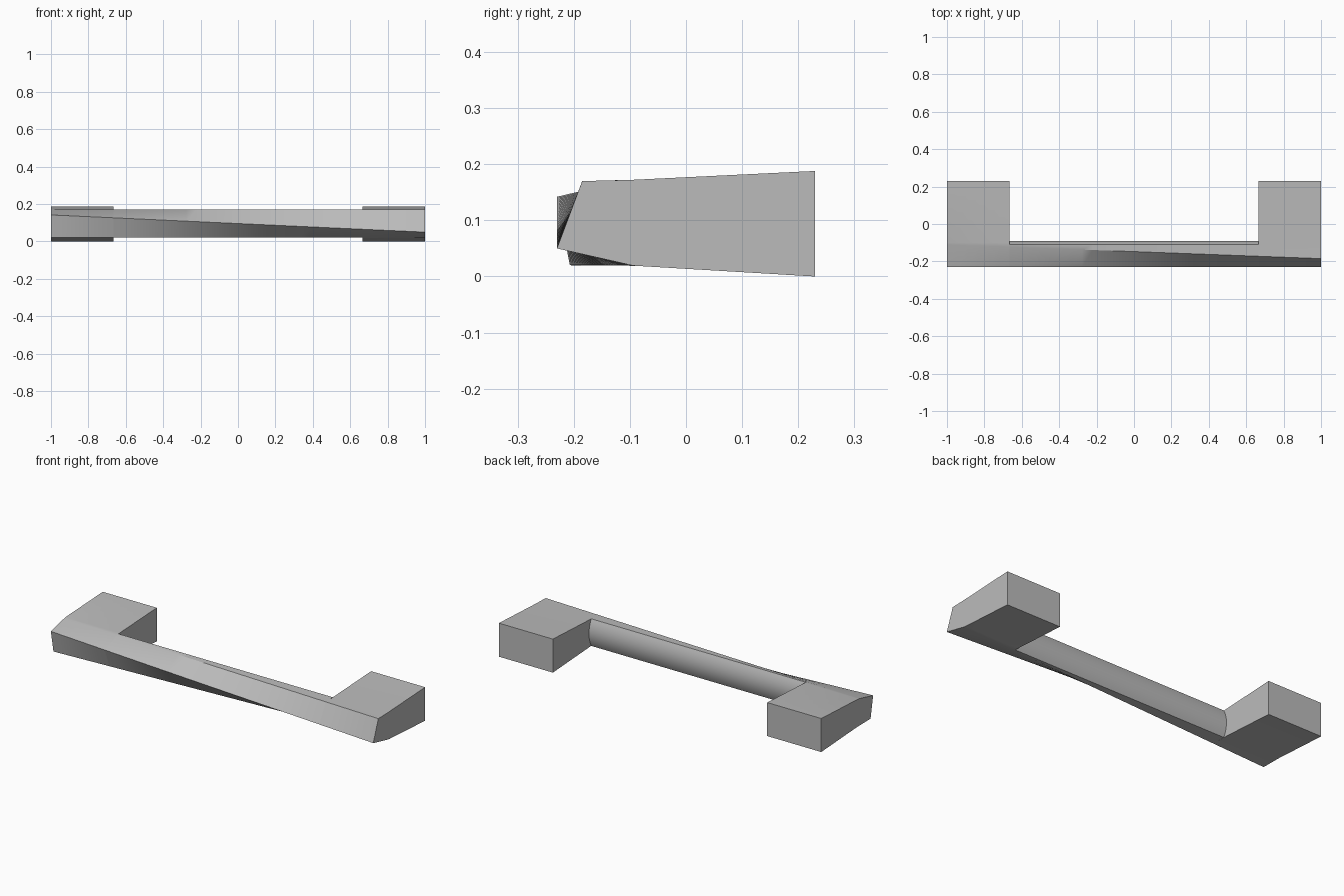
import bpy, bmesh, math

cube = bpy.data.objects.get("Cube")
if cube:
    bpy.data.objects.remove(cube, do_unlink=True)

grey = bpy.data.materials.new("plain grey")
grey.use_nodes = True
grey.diffuse_color = (0.5, 0.5, 0.5, 1)
grey.node_tree.nodes["Principled BSDF"].inputs["Base Color"].default_value = (0.5, 0.5, 0.5, 1)

INNER = 0.665  # where the grip meets the mounting feet


def lerp(a, b, t):
    return a + (b - a) * t


def front_profile(x):
    """Bottom edge, ridge and top edge of the twisting front, as (y, z)."""
    t = (x + 1) / 2
    return [(lerp(-0.207, -0.097, t), 0.02),
            (-0.23, lerp(0.142, 0.05, t)),
            (lerp(-0.11, -0.185, t), 0.17)]


def grip_section(x):
    """Front profile closed by a gently bulging back."""
    back = []
    for i in range(13):
        s = lerp(1, -1, i / 12)
        back.append((-0.11 + 0.02 * (1 - s * s), 0.096 + 0.076 * s))
    return front_profile(x) + back


def foot_section(x):
    """Front profile extended back into a flaring block."""
    return front_profile(x) + [(-0.1, 0.172), (0.23, 0.188), (0.23, 0), (-0.09, 0.019)]


def loft(name, section, x0, x1, steps, capped):
    bm = bmesh.new()
    rings = []
    for i in range(steps + 1):
        x = lerp(x0, x1, i / steps)
        rings.append([bm.verts.new((x, y, z)) for y, z in section(x)])
    for a, b in zip(rings, rings[1:]):
        for j in range(len(a)):
            k = (j + 1) % len(a)
            bm.faces.new((a[j], a[k], b[k], b[j]))
    if capped:
        bm.faces.new(rings[0])
        bm.faces.new(rings[-1])
    bmesh.ops.recalc_face_normals(bm, faces=bm.faces)
    # Open lofts have no inside, so turn them by the direction of the back
    bm.faces.ensure_lookup_table()
    rear = max(bm.faces, key=lambda f: f.calc_center_median().y)
    if rear.normal.y < 0:
        bmesh.ops.reverse_faces(bm, faces=bm.faces)
    mesh = bpy.data.meshes.new(name)
    bm.to_mesh(mesh)
    bm.free()
    mesh.materials.append(grey)
    obj = bpy.data.objects.new(name, mesh)
    bpy.context.collection.objects.link(obj)
    bpy.ops.object.select_all(action='DESELECT')
    obj.select_set(True)
    bpy.context.view_layer.objects.active = obj
    bpy.ops.object.shade_smooth_by_angle(angle=math.radians(30))


# Twisted grip bar and the two mounting feet
loft("grip_bar", grip_section, -INNER, INNER, 24, False)
loft("right_foot", foot_section, -1, -INNER, 6, True)
loft("left_foot", foot_section, INNER, 1, 6, True)
